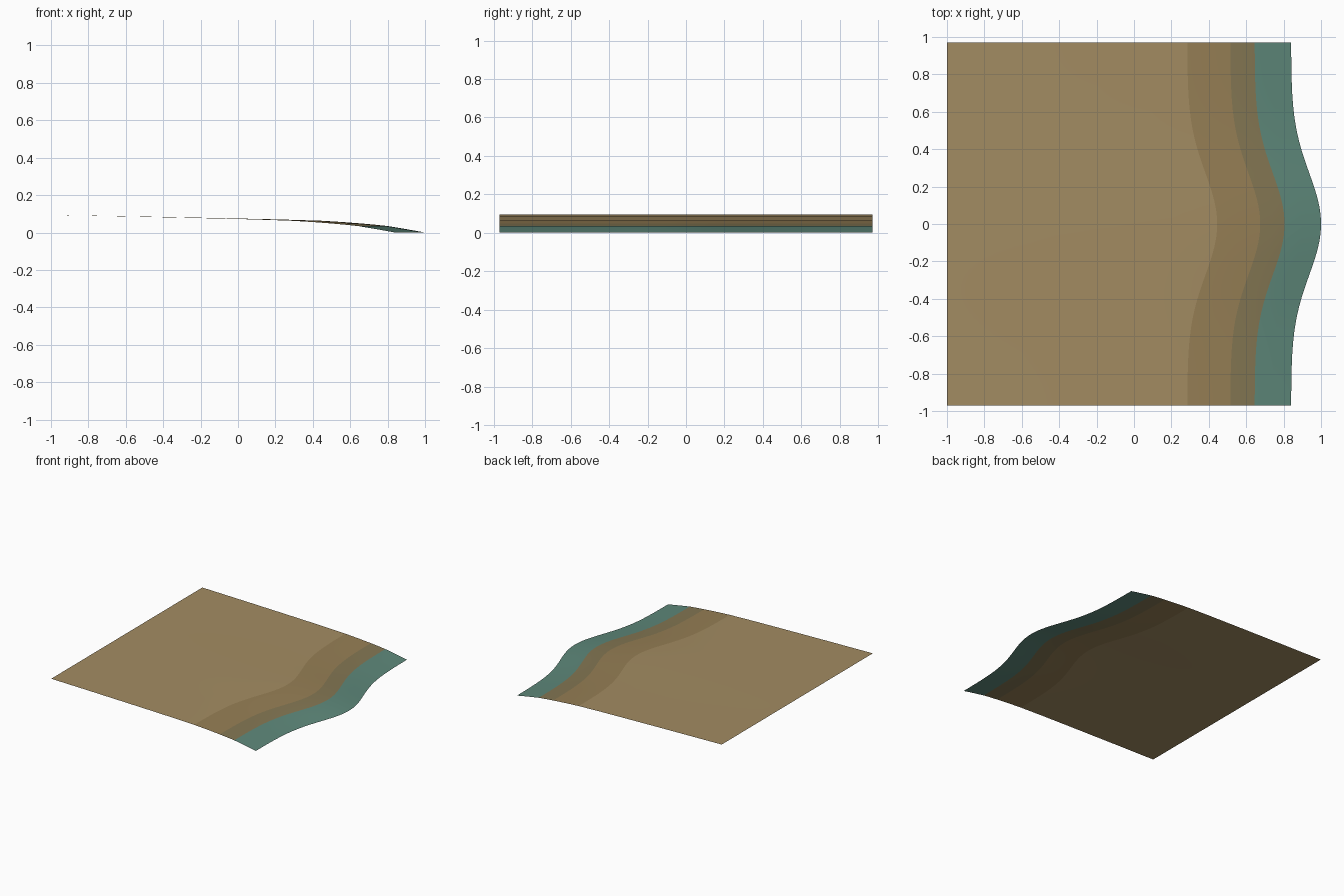
import bpy, bmesh, math

if "Cube" in bpy.data.objects:
    bpy.data.objects.remove(bpy.data.objects["Cube"])

HALF_DEPTH = 0.97
ROWS = 64

# Shore profile at the side edges: x, z, band of the strip that ends here
PROFILE = [(-1.0, 0.094, 0), (-0.6, 0.086, 0), (-0.2, 0.077, 0), (0.08, 0.070, 0),
           (0.285, 0.063, 0), (0.40, 0.056, 1), (0.515, 0.047, 1),
           (0.58, 0.041, 2), (0.645, 0.034, 2), (0.74, 0.018, 3), (0.84, 0.0, 3)]


def srgb(r, g, b):
    return [((c / 255 + 0.055) / 1.055) ** 2.4 for c in (r, g, b)] + [1.0]


def material(name, rgb):
    mat = bpy.data.materials.new(name)
    mat.diffuse_color = srgb(*rgb)
    mat.use_nodes = True
    mat.node_tree.nodes["Principled BSDF"].inputs["Base Color"].default_value = mat.diffuse_color
    return mat


def bulge(x, y):
    # The headland pushes the shoreline out; it fades to nothing at the back edge
    fade = min(1.0, (x + 1.0) / 1.285)
    return 0.16 * fade * math.exp(-(y / 0.385) ** 2)


# Beach sheet: one smooth surface swept along y, with coloured bands
bm = bmesh.new()
grid = []
for j in range(ROWS + 1):
    y = HALF_DEPTH * (2 * j / ROWS - 1)
    grid.append([bm.verts.new((x + bulge(x, y), y, z)) for x, z, _ in PROFILE])

for a, b in zip(grid, grid[1:]):
    for i in range(len(PROFILE) - 1):
        face = bm.faces.new((a[i], a[i + 1], b[i + 1], b[i]))
        face.material_index = PROFILE[i + 1][2]
        face.smooth = True

mesh = bpy.data.meshes.new("beach_shore")
bm.to_mesh(mesh)
bm.free()
for name, rgb in (("dry_sand", (163, 140, 98)), ("damp_sand", (150, 127, 85)),
                  ("wet_sand", (132, 119, 83)), ("shallow_water", (94, 136, 122))):
    mesh.materials.append(material(name, rgb))
beach = bpy.data.objects.new("beach_shore", mesh)
bpy.context.collection.objects.link(beach)
